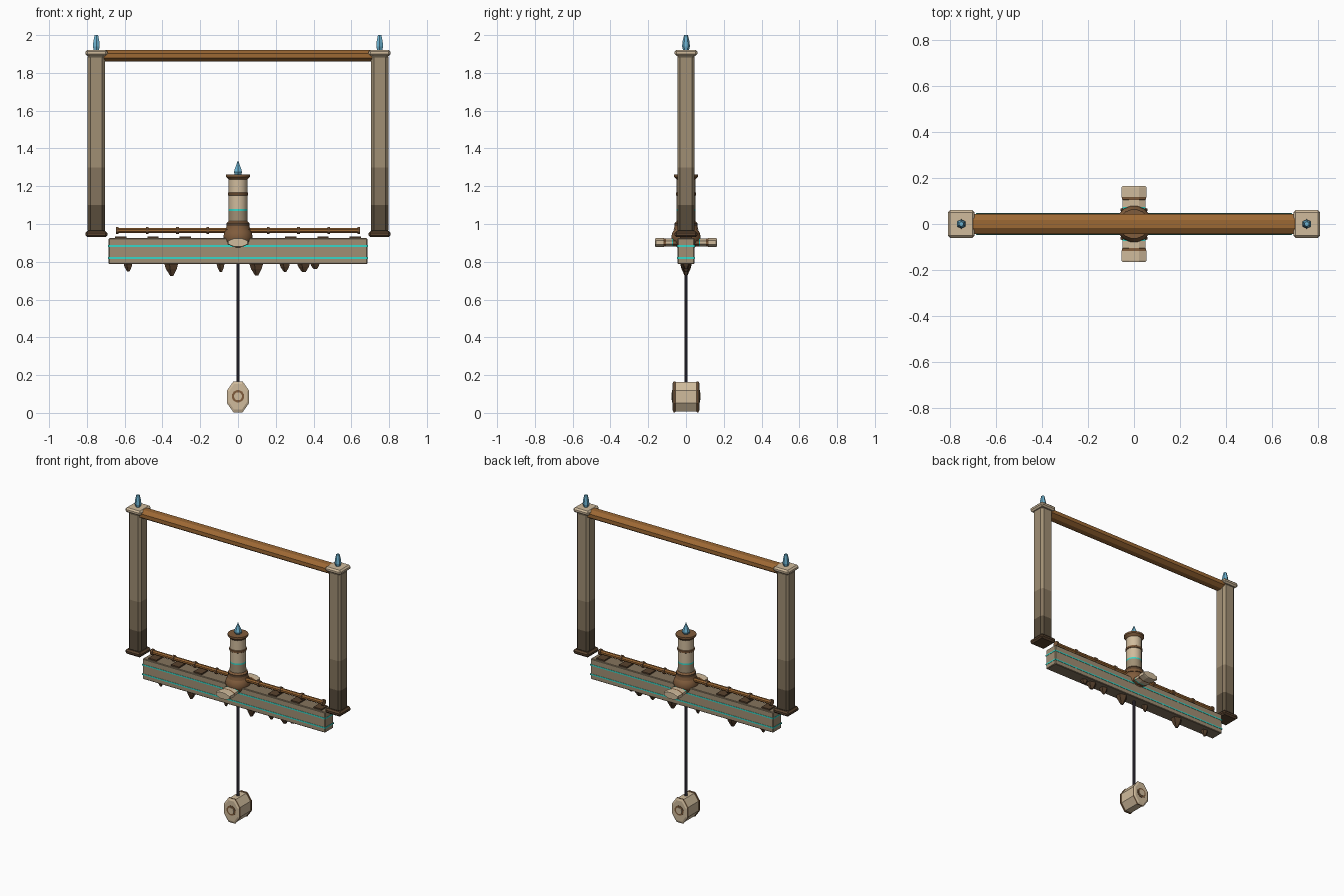
import bpy, bmesh, math, random
from mathutils import Vector

if "Cube" in bpy.data.objects:
    bpy.data.objects.remove(bpy.data.objects["Cube"])
random.seed(4)


def material(name, *rgb):
    col = [((c / 255 + 0.055) / 1.055) ** 2.4 for c in rgb] + [1]
    m = bpy.data.materials.new(name)
    m.use_nodes = True
    m.diffuse_color = col
    bsdf = m.node_tree.nodes["Principled BSDF"]
    bsdf.inputs["Base Color"].default_value = col
    bsdf.inputs["Roughness"].default_value = 0.8
    return m


TAN = material("pale tan", 208, 187, 156)
STONE = material("light stone", 160, 143, 116)
MID = material("middle stone", 132, 116, 93)
SHADE = material("dark stone", 88, 76, 59)
WOOD = material("warm wood", 156, 104, 52)
TRIM = material("brown trim", 128, 92, 60)
DARK = material("dark brown", 88, 66, 46)
CYAN = material("glowing cyan", 55, 215, 200)
BLUE = material("crystal blue", 110, 180, 210)
METAL = material("dark metal", 62, 58, 70)


def finish(name, bm, mats, bevel=0, smooth=False):
    bmesh.ops.recalc_face_normals(bm, faces=bm.faces)
    me = bpy.data.meshes.new(name)
    bm.to_mesh(me)
    bm.free()
    for m in mats:
        me.materials.append(m)
    ob = bpy.data.objects.new(name, me)
    bpy.context.collection.objects.link(ob)
    if bevel:
        mod = ob.modifiers.new("bevel", "BEVEL")
        mod.width, mod.segments = bevel, 1
        mod.limit_method, mod.angle_limit = "ANGLE", math.radians(50)
    if smooth:
        bpy.ops.object.select_all(action="DESELECT")
        ob.select_set(True)
        bpy.context.view_layer.objects.active = ob
        bpy.ops.object.shade_smooth_by_angle(angle=math.radians(40))
    return ob


def loft(name, profile, mats, n=8, loc=(0, 0, 0), axis="Z", squash=1, bevel=0, smooth=False):
    """Sweep (radius, height) rings along an axis, one material per segment."""
    bm = bmesh.new()
    rings = []
    for r, h in profile:
        ring = []
        for i in range(n):
            t = 2 * math.pi * (i + 0.5) / n
            r2 = r / math.cos(math.pi / n)
            a, b = r2 * math.cos(t), r2 * math.sin(t) * squash
            p = {"Z": (a, b, h), "Y": (a, h, b), "X": (h, a, b)}[axis]
            ring.append(bm.verts.new(Vector(p) + Vector(loc)))
        rings.append(ring)
    last = len(mats) - 1
    for k in range(len(rings) - 1):
        for i in range(n):
            j = (i + 1) % n
            f = bm.faces.new((rings[k][i], rings[k][j], rings[k + 1][j], rings[k + 1][i]))
            f.material_index = min(k, last)
    bm.faces.new(rings[0])
    bm.faces.new(rings[-1]).material_index = last
    return finish(name, bm, mats, bevel, smooth)


def box(name, size, loc, mats, bevel=0):
    bm = bmesh.new()
    bmesh.ops.create_cube(bm, size=1)
    for v in bm.verts:
        v.co = Vector(a * b for a, b in zip(v.co, size)) + Vector(loc)
    bm.normal_update()
    for f in bm.faces:  # upper and lower faces take the last material
        f.material_index = len(mats) - 1 if abs(f.normal.z) > 0.5 else 0
    return finish(name, bm, mats, bevel)


# Frame: two pillars with caps, feet and crystals
for side, x in (("left", 0.75), ("right", -0.75)):
    loft(side + "_pillar", [(0.046, z) for z in (0.95, 1.1, 1.3, 1.9)],
         [SHADE, MID, STONE], n=4, loc=(x, 0, 0), bevel=0.015)
    box(side + "_pillar_cap", (0.116, 0.12, 0.032), (x, 0, 1.906), [TAN], 0.01)
    box(side + "_pillar_foot", (0.116, 0.12, 0.032), (x, 0, 0.946), [DARK], 0.01)
    loft(side + "_pillar_crystal", [(0.012, 1.915), (0.018, 1.94), (0.016, 1.965), (0.009, 2.0)],
         [BLUE], n=6, loc=(x, 0, 0))

# Wooden crossbar
loft("top_crossbar", [(0.044, -0.71), (0.044, 0.71)], [WOOD], loc=(0, 0, 1.89), axis="X", squash=0.68)

# Balance beam with glowing inlays
box("balance_beam", (1.37, 0.09, 0.138), (0, 0, 0.856), [STONE, MID], 0.004)
for name, z in (("upper", 0.884), ("lower", 0.82)):
    box(name + "_inlay", (1.374, 0.094, 0.009), (0, 0, z), [CYAN])

# Dark plates on top of the beam
for x in (-0.62, -0.45, -0.28, 0.28, 0.45, 0.62):
    box("beam_plate", (0.06, 0.065, 0.01), (x, 0, 0.929), [DARK])

# Ragged shards under the beam
for x, w, d in ((-0.58, 0.022, 0.04), (-0.35, 0.034, 0.062), (-0.09, 0.02, 0.042),
                (0.1, 0.034, 0.06), (0.25, 0.026, 0.042), (0.35, 0.032, 0.042), (0.41, 0.024, 0.025)):
    tip = random.uniform(0.2, 0.4)
    loft("hanging_shard", [(w, 0.795), (w * 0.75, 0.79 - d * 0.45), (w * tip, 0.788 - d)],
         [DARK], n=5, loc=(x, 0, 0), squash=0.8)

# Ringed rail above the beam
loft("rail", [(0.013, -0.645), (0.013, 0.645)], [WOOD], loc=(0, 0, 0.965), axis="X", smooth=True)
for i in range(1, 5):
    for s in (-1, 1):
        x = s * i * 0.16
        loft("rail_ring", [(0.019, x - 0.007), (0.019, x + 0.007)], [TRIM], loc=(0, 0, 0.965), axis="X")

# Central hub
hub = [(max(0.01, 0.078 * math.sin(math.pi * k / 8)), 0.93 - 0.068 * math.cos(math.pi * k / 8))
       for k in range(9)]
loft("hub", hub, [TRIM], n=16, smooth=True)

# Tower rising from the hub
loft("tower", [(0.066, 0.97), (0.06, 0.99), (0.06, 1.005), (0.05, 1.015), (0.049, 1.07), (0.049, 1.08),
               (0.049, 1.15), (0.053, 1.153), (0.053, 1.165), (0.049, 1.168), (0.049, 1.235),
               (0.063, 1.25), (0.063, 1.262)],
     [TRIM, DARK, TRIM, STONE, CYAN, TAN, TRIM, TRIM, TRIM, TAN, TRIM, TRIM], n=16, smooth=True)
loft("tower_crystal", [(0.016, 1.26), (0.022, 1.275), (0.014, 1.3), (0.001, 1.335)], [BLUE], n=6)

# Flattened arms through the hub, front and back
for side, s in (("front", -1), ("back", 1)):
    loft(side + "_arm", [(0.046, 0), (0.05, s * 0.068), (0.05, s * 0.074), (0.05, s * 0.105),
                         (0.053, s * 0.107), (0.053, s * 0.115), (0.055, s * 0.118),
                         (0.055, s * 0.158), (0.05, s * 0.165)],
         [TRIM, CYAN, TAN, TRIM, TRIM, TRIM, TAN, TAN], loc=(0, 0, 0.902), axis="Y", squash=0.42)

# Pendulum rod and bob
loft("pendulum_rod", [(0.009, 0.15), (0.009, 0.8)], [METAL], smooth=True)
loft("pendulum_bob", [(0.048, -0.072), (0.058, -0.066), (0.058, -0.058), (0.055, -0.055),
                      (0.055, 0.055), (0.058, 0.058), (0.058, 0.066), (0.048, 0.072)],
     [TAN, TRIM, TRIM, TAN, TRIM, TRIM, TAN], loc=(0, 0, 0.085), axis="Y", squash=1.42)
for name, r, y, m in (("bob_ring", 0.032, 0.075, TRIM), ("bob_boss", 0.021, 0.078, TAN)):
    loft(name, [(r, -y), (r, y)], [m], n=12, loc=(0, 0, 0.088), axis="Y")
